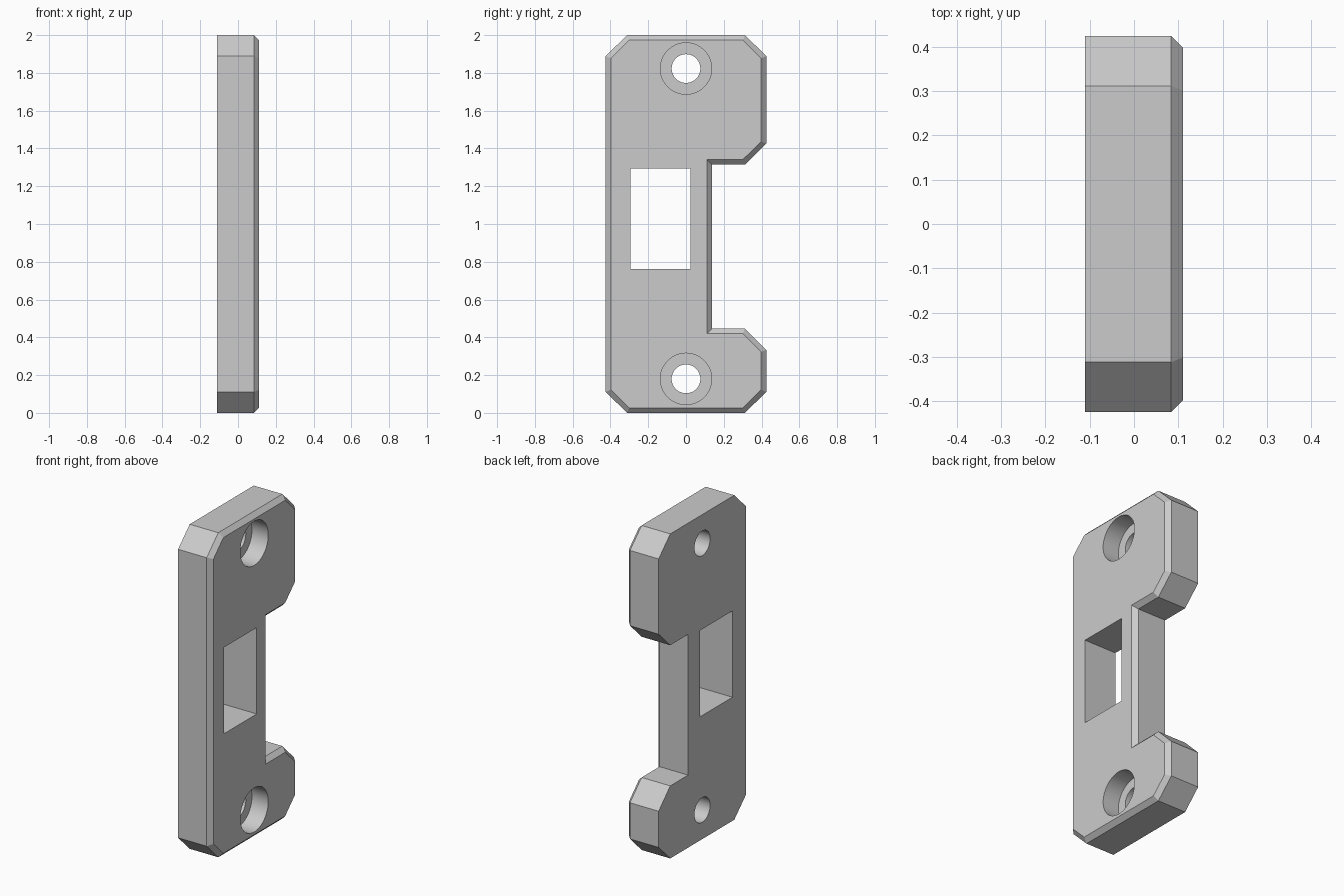
import bpy, bmesh, math
from mathutils import Vector

if "Cube" in bpy.data.objects:
    bpy.data.objects.remove(bpy.data.objects["Cube"], do_unlink=True)

BACK, FRONT = -0.111, 0.111      # plate thickness runs along x
EDGE = 0.027                     # chamfer around the front face

grey = bpy.data.materials.new("light grey")
grey.use_nodes = True
grey.diffuse_color = (0.6, 0.6, 0.6, 1)
grey.node_tree.nodes["Principled BSDF"].inputs["Base Color"].default_value = (0.6, 0.6, 0.6, 1)

# Plate outline (y, z), with cut corners and a notch in one long side
outline = [(-0.425, 0.111), (-0.312, 0), (0.312, 0), (0.425, 0.111),
           (0.425, 0.334), (0.312, 0.447), (0.138, 0.447), (0.138, 1.314),
           (0.312, 1.314), (0.425, 1.425), (0.425, 1.889), (0.312, 2),
           (-0.312, 2), (-0.425, 1.889)]

bm = bmesh.new()
base = bm.faces.new([bm.verts.new((BACK, y, z)) for y, z in outline])
ext = bmesh.ops.extrude_face_region(bm, geom=[base], use_keep_orig=True)
top = next(g for g in ext["geom"] if isinstance(g, bmesh.types.BMFace))
for v in top.verts:
    v.co.x = FRONT - EDGE
bmesh.ops.recalc_face_normals(bm, faces=bm.faces)
# Chamfered front rim
bmesh.ops.inset_region(bm, faces=[top], thickness=EDGE, use_even_offset=True)
for v in top.verts:
    v.co.x = FRONT
bmesh.ops.recalc_face_normals(bm, faces=bm.faces)
mesh = bpy.data.meshes.new("strike_plate")
bm.to_mesh(mesh)
bm.free()
mesh.materials.append(grey)
plate = bpy.data.objects.new("strike_plate", mesh)
bpy.context.collection.objects.link(plate)


def cut(cutter):
    """Subtract the cutter from the plate and discard it."""
    cutter.data.materials.append(grey)
    mod = plate.modifiers.new("cut", "BOOLEAN")
    mod.operation, mod.solver, mod.object = "DIFFERENCE", "EXACT", cutter
    bpy.context.view_layer.objects.active = plate
    bpy.ops.object.modifier_apply(modifier=mod.name)
    bpy.data.objects.remove(cutter, do_unlink=True)


def bore(z, radius, x0, x1):
    bpy.ops.mesh.primitive_cylinder_add(vertices=64, radius=radius, depth=x1 - x0,
                                        location=((x0 + x1) / 2, 0, z),
                                        rotation=(0, math.pi / 2, 0))
    cut(bpy.context.object)


# Latch window
bpy.ops.mesh.primitive_cube_add(size=1, location=(0, -0.135, 1.028))
bpy.context.object.scale = (1, 0.318, 0.532)
cut(bpy.context.object)

# Counterbored screw holes
for z in (0.18, 1.823):
    bore(z, 0.136, 0.0, 0.3)
    bore(z, 0.076, -0.3, 0.3)

# Smooth bores, sharp edges elsewhere
bpy.ops.object.select_all(action="DESELECT")
plate.select_set(True)
bpy.context.view_layer.objects.active = plate
bpy.ops.object.shade_smooth_by_angle(angle=math.radians(20))
